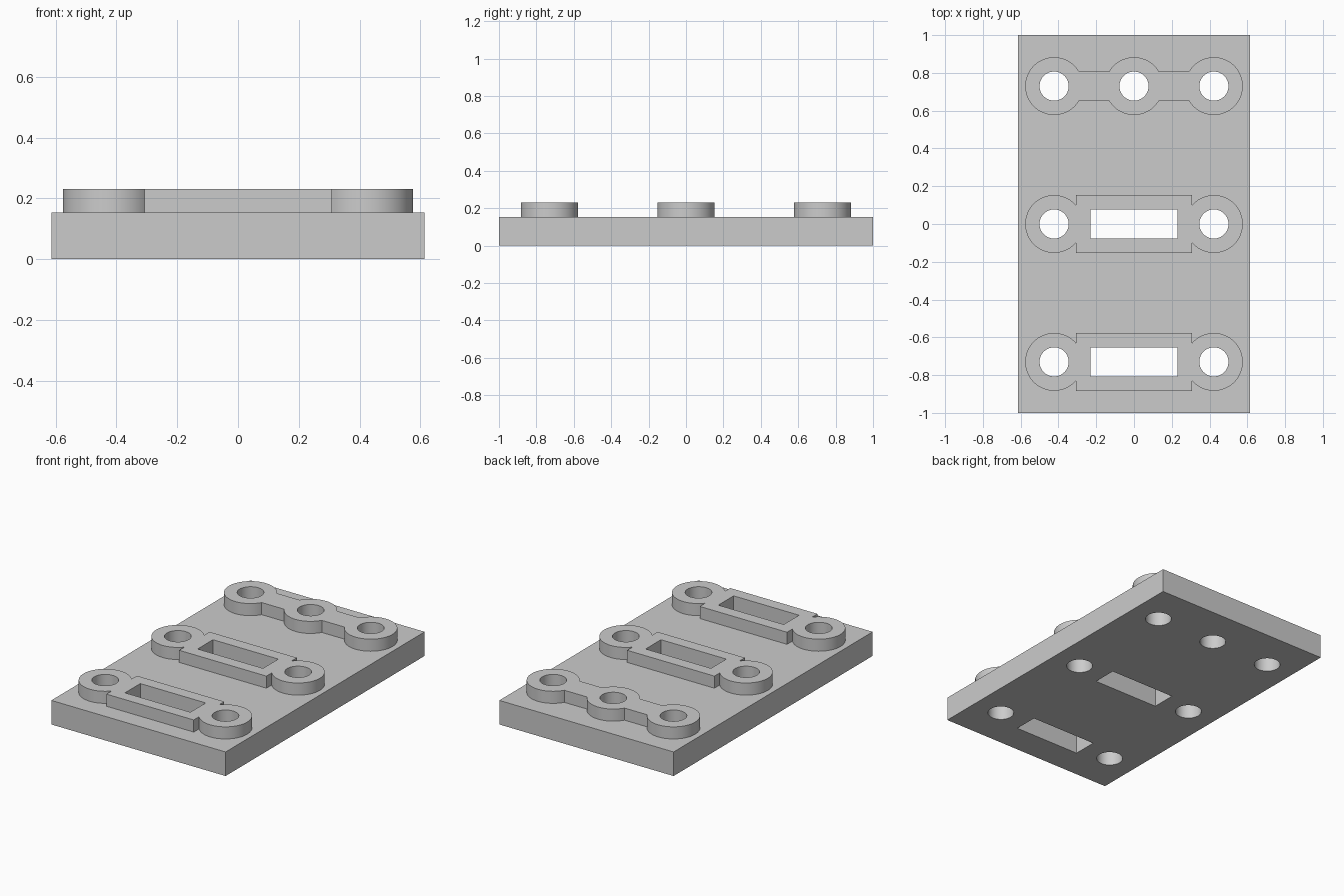
import bpy

cube = bpy.data.objects.get("Cube")
if cube:
    bpy.data.objects.remove(cube, do_unlink=True)

HALF_X, HALF_Y = 0.613, 1.0
PLATE_TOP, BOSS_TOP = 0.153, 0.23
HOLE_X, ROW_Y = 0.423, 0.73
RING_R, HOLE_R = 0.153, 0.077

grey = bpy.data.materials.new("light grey")
grey.use_nodes = True
grey.diffuse_color = (0.6, 0.6, 0.6, 1)
grey.node_tree.nodes["Principled BSDF"].inputs["Base Color"].default_value = (0.6, 0.6, 0.6, 1)


def finish(name):
    obj = bpy.context.object
    obj.name = name
    obj.data.materials.append(grey)
    return obj


def block(name, half_x, half_y, z0, z1, y=0):
    bpy.ops.mesh.primitive_cube_add(size=2, location=(0, y, (z0 + z1) / 2))
    obj = finish(name)
    obj.scale = (half_x, half_y, (z1 - z0) / 2)
    bpy.ops.object.transform_apply(location=True, rotation=False, scale=True)
    return obj


def disc(name, radius, x, y, z0, z1):
    bpy.ops.mesh.primitive_cylinder_add(vertices=64, radius=radius, depth=z1 - z0,
                                        location=(x, y, (z0 + z1) / 2))
    obj = finish(name)
    bpy.ops.object.transform_apply(location=True, rotation=False, scale=True)
    return obj


def combine(target, tool, operation):
    """Apply a boolean and discard the tool."""
    tool.hide_render = True
    mod = target.modifiers.new("boolean", 'BOOLEAN')
    mod.operation, mod.solver, mod.object = operation, 'EXACT', tool
    bpy.context.view_layer.objects.active = target
    bpy.ops.object.modifier_apply(modifier=mod.name)
    bpy.data.objects.remove(tool, do_unlink=True)


# Base plate
plate = block("base_plate", HALF_X, HALF_Y, 0, PLATE_TOP)
parts = [plate]

# Raised mounts: name, row position, ring centres, has a rectangular slot
rows = [
    ("front_slot_mount", -ROW_Y, (-HOLE_X, HOLE_X), True),
    ("middle_slot_mount", 0, (-HOLE_X, HOLE_X), True),
    ("back_three_hole_mount", ROW_Y, (-HOLE_X, 0, HOLE_X), False),
]
for name, y, centres, slotted in rows:
    # Central body: wide frame around a slot, or a narrow connecting bar
    half = (0.307, RING_R) if slotted else (HOLE_X - 0.1, HOLE_R)
    mount = block(name, *half, PLATE_TOP, BOSS_TOP, y)
    parts.append(mount)
    for x in centres:
        combine(mount, disc("ring", RING_R, x, y, PLATE_TOP, BOSS_TOP), 'UNION')

    # Openings run through both the mount and the plate
    for target in (mount, plate):
        for x in centres:
            combine(target, disc("hole_cutter", HOLE_R, x, y, -0.1, 0.4), 'DIFFERENCE')
        if slotted:
            combine(target, block("slot_cutter", 0.23, HOLE_R, -0.1, 0.4, y), 'DIFFERENCE')

# Smooth round walls, crisp rims
for obj in parts:
    bpy.ops.object.select_all(action='DESELECT')
    obj.select_set(True)
    bpy.context.view_layer.objects.active = obj
    bpy.ops.object.shade_smooth_by_angle(angle=0.5)
